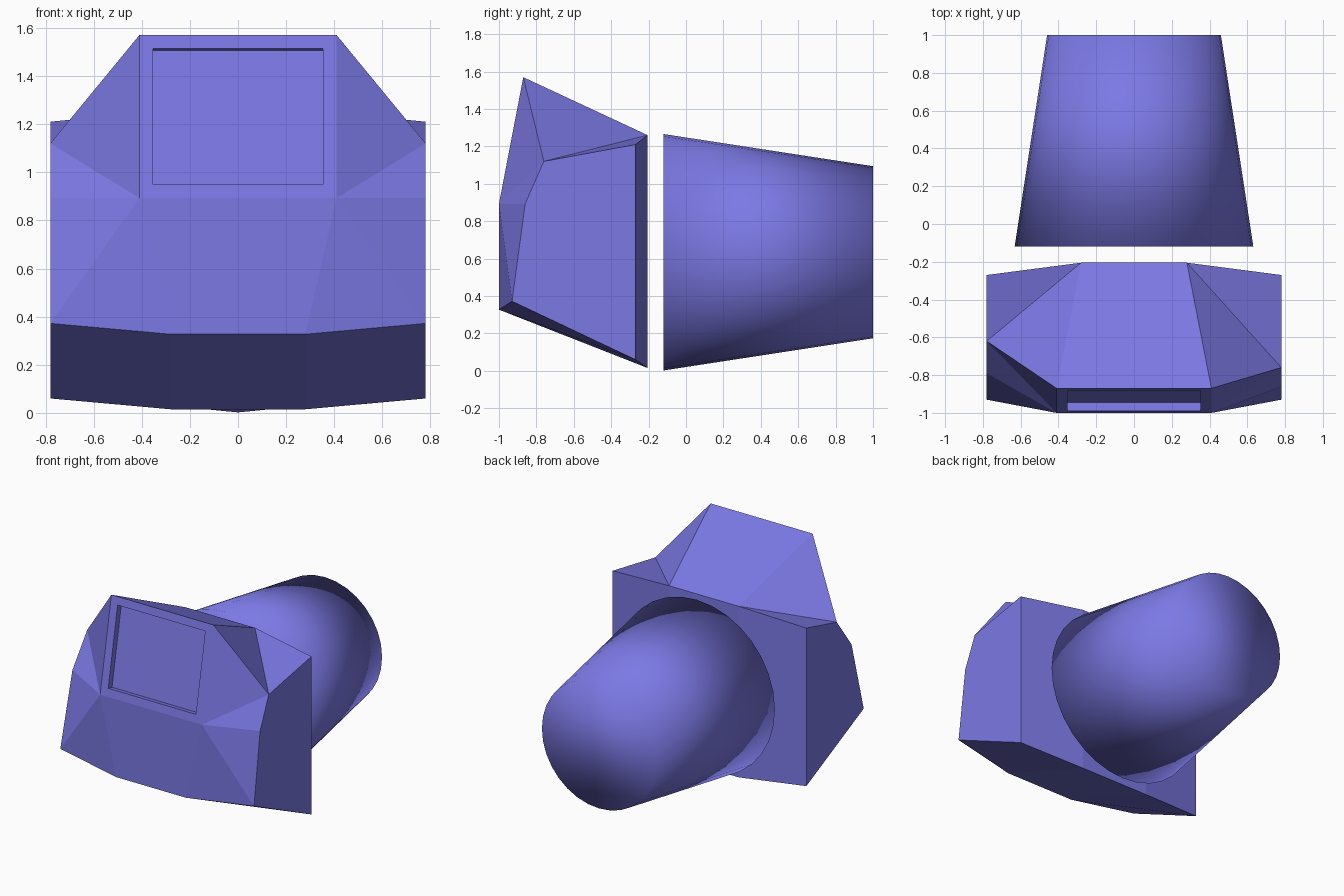
import bpy, bmesh, math
from mathutils import Matrix

if "Cube" in bpy.data.objects:
    bpy.data.objects.remove(bpy.data.objects["Cube"])

mat = bpy.data.materials.new("periwinkle blue")
mat.diffuse_color = (0.2, 0.19, 0.78, 1)
mat.use_nodes = True
mat.node_tree.nodes["Principled BSDF"].inputs["Base Color"].default_value = mat.diffuse_color


def finish(bm, name):
    mesh = bpy.data.meshes.new(name)
    bm.to_mesh(mesh)
    bm.free()
    mesh.materials.append(mat)
    obj = bpy.data.objects.new(name, mesh)
    bpy.context.collection.objects.link(obj)
    return obj


# Faceted housing: one set of corners per side, slightly deeper upper corner on the left
bm = bmesh.new()


def side_corners(s, shoulder_y, cheek_y):
    corners = dict(
        brow=(0.41, -0.87, 1.57), chin=(0.41, -1.0, 0.893),
        shoulder=(0.78, shoulder_y, 1.12), cheek=(0.78, cheek_y, 0.893),
        low_in=(0.28, -1.0, 0.327), low_out=(0.78, -0.93, 0.372),
        base_in=(0.28, -0.205, 0.015), base_out=(0.78, -0.27, 0.06),
        top_in=(0.28, -0.205, 1.26), top_out=(0.78, -0.27, 1.21))
    return {k: bm.verts.new((s * x, y, z)) for k, (x, y, z) in corners.items()}


right = side_corners(1, -0.76, -0.86)
left = side_corners(-1, -0.62, -0.79)

# Facets that repeat on both sides
for side in (right, left):
    for face in ("brow chin shoulder", "chin cheek shoulder", "chin low_out cheek",
                 "chin low_in low_out", "brow shoulder top_in", "shoulder top_out top_in",
                 "shoulder cheek low_out base_out top_out",
                 "low_in low_out base_out base_in", "base_in base_out top_out top_in"):
        bm.faces.new([side[k] for k in face.split()])

# Centre strip: screen panel, lower front, underside, back, roof
loop = ["brow", "chin", "low_in", "base_in", "top_in"]
strip = [bm.faces.new((left[a], left[b], right[b], right[a]))
         for a, b in zip(loop, loop[1:] + loop[:1])]
bmesh.ops.recalc_face_normals(bm, faces=bm.faces[:])

# Recessed screen
bmesh.ops.inset_individual(bm, faces=[strip[0]], thickness=0.081, depth=0)
bmesh.ops.inset_individual(bm, faces=[strip[0]], thickness=0, depth=-0.045)
finish(bm, "faceted_housing")

# Tapered barrel, smooth all the way over its end caps
bm = bmesh.new()
place = Matrix.Translation((0, 0.44, 0.634)) @ Matrix.Rotation(-math.pi / 2, 4, 'X')
bmesh.ops.create_cone(bm, cap_ends=True, segments=32, radius1=0.632, radius2=0.46,
                      depth=1.12, matrix=place)
for f in bm.faces:
    f.smooth = True
finish(bm, "tapered_barrel")
